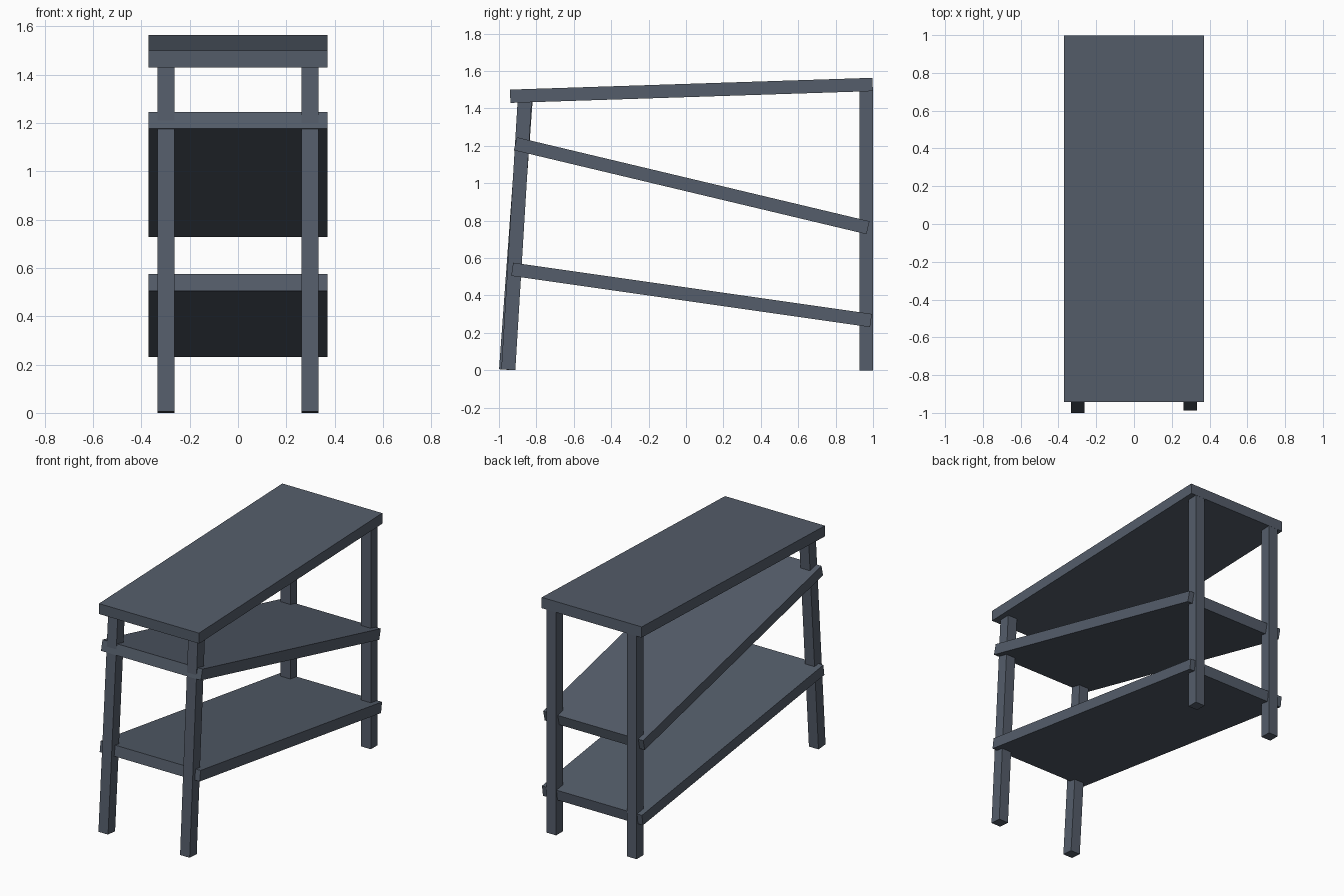
import bpy
from mathutils import Vector, Matrix

cube = bpy.data.objects.get("Cube")
if cube:
    bpy.data.objects.remove(cube, do_unlink=True)

slate = bpy.data.materials.new("slate_grey")
slate.use_nodes = True
colour = (0.09, 0.11, 0.145, 1)
slate.diffuse_color = colour
slate.node_tree.nodes["Principled BSDF"].inputs["Base Color"].default_value = colour

THICK = 0.071


def beam(name, x, width, start, end, thick=THICK):
    """Box running from start to end, both given as (y, z) of its centre line."""
    a, b = Vector((x, *start)), Vector((x, *end))
    along = (b - a).normalized()
    side = Vector((1, 0, 0))
    rot = Matrix((side, along, side.cross(along))).transposed()
    bpy.ops.mesh.primitive_cube_add(size=1)
    ob = bpy.context.object
    ob.name = name
    size = Matrix.Diagonal((width, (b - a).length, thick))
    ob.data.transform(Matrix.Translation((a + b) / 2) @ (rot @ size).to_4x4())
    ob.data.materials.append(slate)
    return ob


# Sloping shelves
WIDTH = 0.74
beam("top_shelf", 0, WIDTH, (-0.94, 1.465), (0.998, 1.528))
beam("middle_shelf", 0, WIDTH, (-0.912, 1.211), (0.973, 0.762))
beam("bottom_shelf", 0, WIDTH, (-0.929, 0.54), (0.989, 0.266))

# Upright back legs and leaning front legs, one leaning slightly more
for side, x, foot, head in (("right", -0.298, -0.962, -0.857),
                            ("left", 0.298, -0.95, -0.862)):
    beam(side + "_back_leg", x, THICK, (0.963, 0), (0.963, 1.51))
    beam(side + "_front_leg", x, THICK, (foot, 0.003), (head, 1.45), 0.075)
